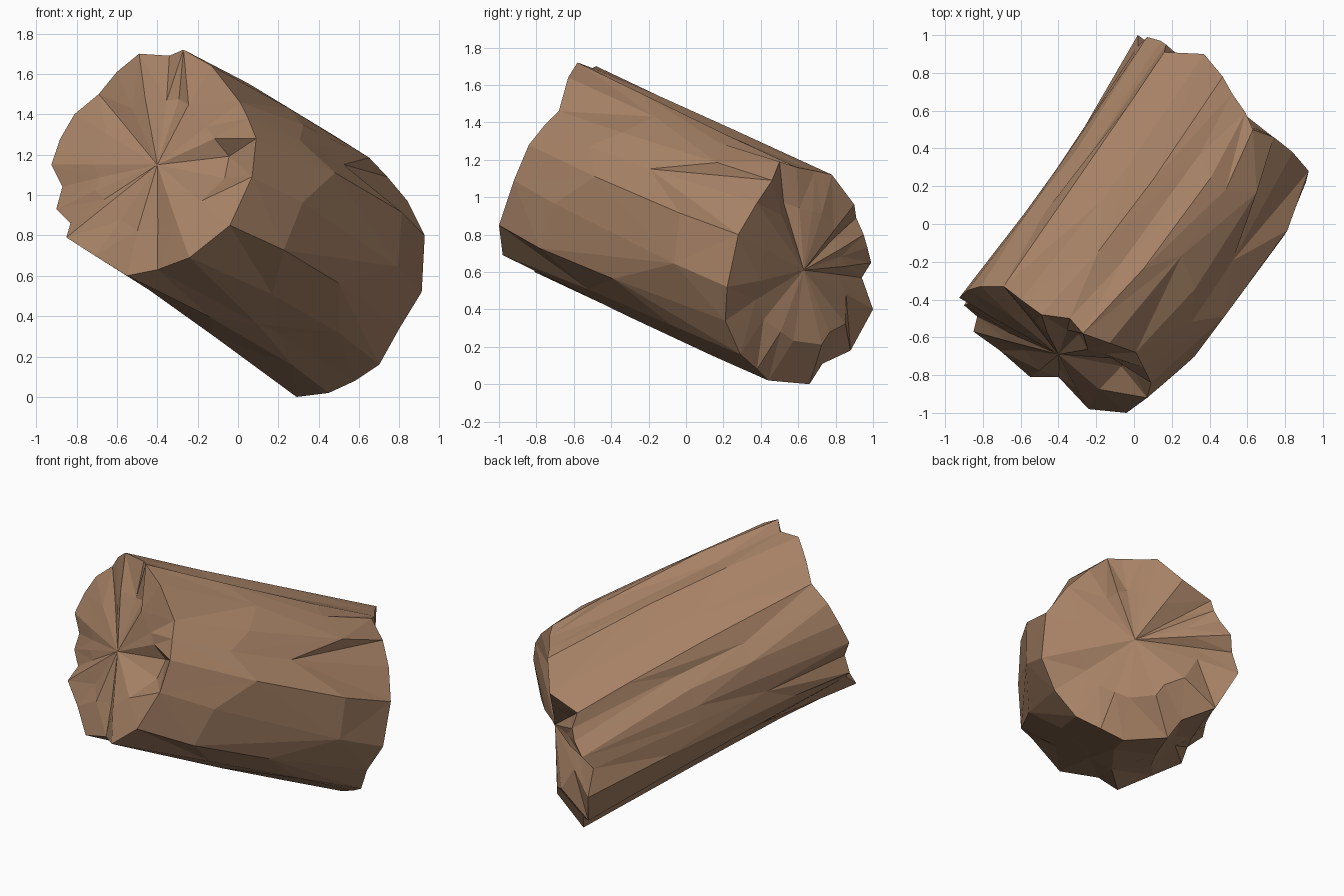
import bpy, bmesh, random
from mathutils import Vector as V

if "Cube" in bpy.data.objects:
    bpy.data.objects.remove(bpy.data.objects["Cube"])

random.seed(11)

# Rim outlines of the two sawn ends, clockwise from the top as seen from the front
near = [(-.27, -.58, 1.72), (-.13, -.63, 1.64), (.01, -.68, 1.46), (.05, -.76, 1.38),
        (.09, -.84, 1.28), (.07, -.92, 1.09), (-.04, -1.0, .85), (-.24, -.98, .69),
        (-.40, -.81, .63), (-.55, -.81, .60), (-.71, -.67, .70), (-.85, -.57, .79),
        (-.83, -.49, .86), (-.90, -.43, .93), (-.87, -.42, 1.04), (-.925, -.39, 1.15),
        (-.88, -.35, 1.28), (-.81, -.33, 1.40), (-.69, -.33, 1.50), (-.60, -.40, 1.61),
        (-.49, -.48, 1.70), (-.34, -.50, 1.69)]
far = [(.59, .59, 1.16), (.63, .50, 1.19), (.74, .46, 1.09), (.84, .38, .97),
       (.925, .28, .80), (.91, .22, .52), (.80, .21, .34), (.70, .29, .16),
       (.58, .38, .08), (.45, .44, .02), (.29, .66, 0), (.24, .73, .11),
       (.10, .88, .18), (.02, 1.0, .40), (.02, .94, .57), (.07, .99, .65),
       (.14, .97, .73), (.17, .95, .80), (.16, .91, .89), (.37, .90, .96),
       (.47, .78, 1.12), (.52, .69, 1.14)]
near = [V(p) for p in near]
far = [V(p) for p in far]
near_mid, far_mid = V((-.40, -.69, 1.15)), V((.52, .63, .61))
axis = (far_mid - near_mid).normalized()
side = V((.84, -.54, 0))                      # the trunk bows this way
n = len(near)


def trunk_ring(t):
    """Bark ring between the two rims, bowed sideways and grooved along the grain."""
    ring = []
    centre = near_mid.lerp(far_mid, t)
    for i, (a, b) in enumerate(zip(near, far)):
        s = t + random.uniform(-.13, .13)
        p = a.lerp(b, s)
        out = p - centre
        out = (out - axis * out.dot(axis)).normalized()
        groove = random.uniform(-.025, .0) if i % 2 else random.uniform(.0, .02)
        ring.append(p + side * (.05 + .04 * out.dot(side)) + out * groove)
    return ring


def cap_ring(rim, centre, direction, hollow):
    """Inner ring of a sawn end; hollow gives the chipped depth per spoke."""
    ring = []
    for i, p in enumerate(rim):
        q = centre.lerp(p, .6) + direction * random.uniform(-.015, .015)
        ring.append(q - direction * hollow.get(i, 0))
    return ring


bm = bmesh.new()


def add(points):
    return [bm.verts.new(p) for p in points]


def bridge(a, b):
    for i in range(n):
        j = (i + 1) % n
        if random.random() < .5:
            tris = (a[i], a[j], b[j]), (a[i], b[j], b[i])
        else:
            tris = (a[i], a[j], b[i]), (a[j], b[j], b[i])
        for t in tris:
            bm.faces.new(t)


# Bark
rings = [add(near), add(trunk_ring(.33)), add(trunk_ring(.66)), add(far)]
for a, b in zip(rings, rings[1:]):
    bridge(a, b)

# Sawn ends (negative hollow = swelling)
for rim, pts, centre, direction, hollow in (
        (rings[0], near, near_mid, -axis, {3: .04, 4: .10, 5: .10, 21: .03, 0: .04}),
        (rings[-1], far, far_mid, axis,
         {1: .03, 2: .03, 8: -.04, 9: -.07, 10: -.11, 11: -.11, 12: -.08})):
    inner = add(cap_ring(pts, centre, direction, hollow))
    bridge(rim, inner)
    hub = bm.verts.new(centre)
    for i in range(n):
        bm.faces.new((inner[i], inner[(i + 1) % n], hub))

bmesh.ops.recalc_face_normals(bm, faces=bm.faces)
mesh = bpy.data.meshes.new("log")
bm.to_mesh(mesh)
bm.free()

wood = bpy.data.materials.new("wood")
wood.diffuse_color = (.38, .22, .13, 1)
wood.use_nodes = True
wood.node_tree.nodes["Principled BSDF"].inputs["Base Color"].default_value = wood.diffuse_color
mesh.materials.append(wood)
log = bpy.data.objects.new("log", mesh)
bpy.context.collection.objects.link(log)
